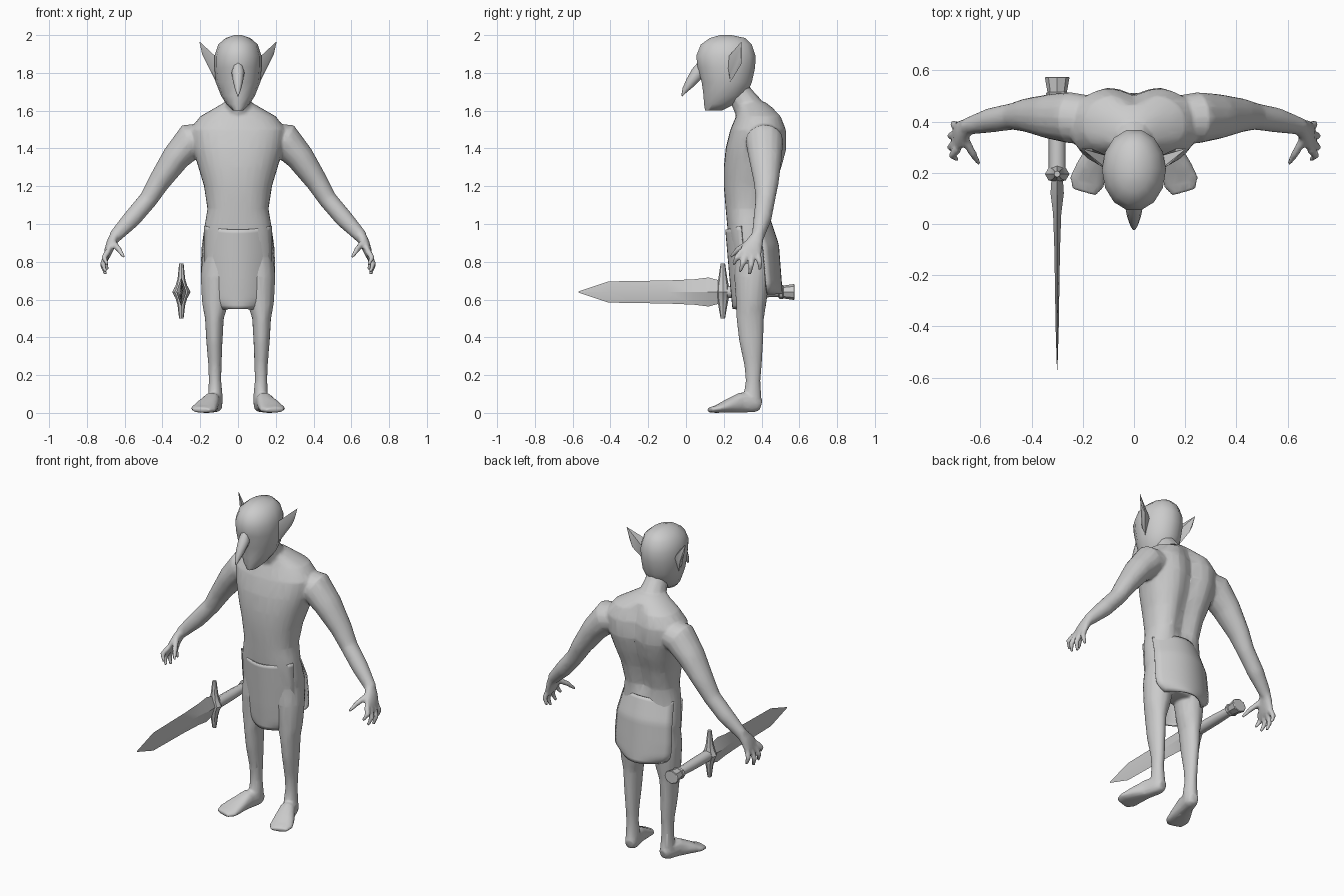
import bpy, bmesh, math
from mathutils import Vector

grey = bpy.data.materials.new("plain grey")
grey.diffuse_color = (0.6, 0.6, 0.6, 1)


def finish(name, bm, angle=60):
    """Turn a bmesh into a shaded object."""
    bmesh.ops.recalc_face_normals(bm, faces=bm.faces)
    me = bpy.data.meshes.new(name)
    bm.to_mesh(me)
    bm.free()
    me.shade_smooth()
    me.set_sharp_from_angle(angle=math.radians(angle))
    me.materials.append(grey)
    ob = bpy.data.objects.new(name, me)
    bpy.context.collection.objects.link(ob)
    return ob


def tube(bm, pts, side=(1, 0, 0), n=12, flat=False, p=2.0, mirror=1, warp=None):
    """Loft ellipses (x, y, z, ru, rv); flat keeps the rings horizontal."""
    rings = []
    pos = [Vector(q[:3]) for q in pts]
    for i, q in enumerate(pts):
        t = Vector((0, 0, 1))
        if not flat:
            t = (pos[min(i + 1, len(pts) - 1)] - pos[max(i - 1, 0)]).normalized()
        u = Vector(side)
        u = (u - t * u.dot(t)).normalized()
        v = t.cross(u)
        ring = []
        for k in range(n):
            a = 2 * math.pi * k / n
            c, s = math.cos(a), math.sin(a)
            c = math.copysign(abs(c) ** (2 / p), c)
            s = math.copysign(abs(s) ** (2 / p), s)
            co = pos[i] + u * c * q[3] + v * s * q[-1]
            if warp:
                co = warp(co)
            co.x *= mirror
            ring.append(bm.verts.new(co))
        rings.append(ring)
    for a, b in zip(rings, rings[1:]):
        for k in range(n):
            j = (k + 1) % n
            bm.faces.new((a[k], a[j], b[j], b[k]))
    bm.faces.new(rings[0])
    bm.faces.new(rings[-1])


def stack(rows):
    """Rows of (z, y_front, y_back, half_width) to horizontal rings."""
    return [(0, (f + b) / 2, z, w, (b - f) / 2) for z, f, b, w in rows]


def spine(co):
    """Groove down the middle of the back."""
    if co.y > 0.38 and 1.0 < co.z < 1.6:
        co.y -= 0.04 * math.exp(-(co.x / 0.06) ** 2)
    return co


# ---- body: torso, neck, arms, hands, legs and feet fused into one skin
bm = bmesh.new()
tube(bm, stack([(.67, .29, .43, .09), (.75, .245, .47, .175), (.85, .235, .475, .19),
                (.97, .22, .445, .18), (1.08, .21, .455, .162), (1.2, .2, .485, .18),
                (1.3, .2, .52, .21), (1.4, .21, .545, .24), (1.5, .235, .54, .255),
                (1.57, .265, .515, .20), (1.61, .275, .465, .13), (1.645, .27, .42, .07)]),
     n=32, flat=True, p=2.3, warp=spine)
tube(bm, [(0, .38, 1.53, .1), (0, .335, 1.61, .08), (0, .285, 1.69, .065), (0, .25, 1.76, .06)])
fingers = [  # base, middle, tip
    ((.688, .295, .855), (.71, .268, .82), (.69, .25, .785)),
    ((.694, .32, .84), (.716, .30, .79), (.70, .285, .745)),
    ((.694, .35, .835), (.716, .345, .78), (.70, .335, .73)),
    ((.688, .378, .845), (.705, .39, .80), (.69, .392, .755)),
    ((.66, .33, .90), (.63, .275, .865), (.605, .235, .825)),
]
for m in (1, -1):
    # arm
    tube(bm, [(.13, .41, 1.46, .085, .08), (.25, .415, 1.44, .1, .095), (.33, .42, 1.35, .088, .075),
              (.42, .425, 1.22, .066, .058), (.475, .42, 1.13, .052, .049),
              (.56, .405, 1.03, .048, .048), (.655, .38, .93, .032, .034)],
         side=(0, 1, 0), n=16, mirror=m)
    # palm
    tube(bm, [(.645, .383, .945, .032, .03), (.668, .365, .905, .045, .027),
              (.685, .345, .86, .058, .023), (.692, .335, .83, .052, .016)],
         side=(0, 1, 0), n=12, mirror=m)
    # fingers and thumb
    for a, b, c in fingers:
        tube(bm, [(*a, .018), (*b, .0155), (*c, .009)], side=(0, 1, 0), n=8, mirror=m)
    # leg
    tube(bm, [(.1, .36, .86, .085, .1), (.11, .35, .72, .088, .095), (.12, .345, .58, .07, .08),
              (.125, .34, .5, .05, .073), (.125, .345, .38, .043, .064),
              (.122, .355, .25, .035, .046), (.122, .355, .17, .033, .039),
              (.12, .352, .09, .039, .047), (.12, .355, .02, .036, .04)],
         n=16, flat=True, mirror=m)
    # foot
    tube(bm, [(.115, .395, .04, .028, .03), (.12, .365, .05, .04, .048), (.14, .29, .055, .046, .054),
              (.165, .22, .036, .062, .036), (.183, .165, .021, .07, .021),
              (.195, .125, .015, .05, .014)], n=12, p=2.4, mirror=m)
body = finish("body", bm, 180)
fuse = body.modifiers.new("fuse", 'REMESH')
fuse.mode = 'VOXEL'
fuse.voxel_size = 0.008
fuse.use_smooth_shade = True
soft = body.modifiers.new("soften", 'SMOOTH')
soft.factor, soft.iterations = 0.5, 4
thin = body.modifiers.new("simplify", 'DECIMATE')
thin.ratio = 0.12

# ---- head
bm = bmesh.new()
tube(bm, stack([(1.6, .10, .19, .026), (1.635, .093, .26, .062), (1.68, .09, .32, .09),
                (1.75, .08, .352, .118), (1.83, .058, .37, .125), (1.89, .05, .372, .125),
                (1.95, .075, .352, .105), (1.985, .125, .315, .065), (2.0, .18, .24, .02)]),
     n=14, flat=True)
finish("head", bm)

# ---- hooked nose
bm = bmesh.new()
tube(bm, [(0, .10, 1.87, .022, .02), (0, .062, 1.80, .034, .036), (0, .025, 1.75, .026, .028),
          (0, -.005, 1.71, .015, .016), (0, -.022, 1.677, .003)], n=8)
finish("nose", bm)

# ---- pointed ears
for m, label in ((1, "left"), (-1, "right")):
    bm = bmesh.new()
    for x, y, z in ((.10, .21, 1.87), (.115, .235, 1.75), (.165, .295, 1.85), (.205, .295, 1.967),
                    (.10, .265, 1.84), (.135, .23, 1.80), (.19, .29, 1.90)):
        bm.verts.new((x * m, y, z))
    hull = bmesh.ops.convex_hull(bm, input=bm.verts)
    bmesh.ops.delete(bm, geom=[v for v in bm.verts if not v.link_faces], context='VERTS')
    finish(label + "_ear", bm, 40)


# ---- loincloth flaps, curved around the hips with rounded lower corners
def flap(name, rows, bow, lift):
    bm = bmesh.new()
    cols, steps = 12, 20
    grid = []
    for r in range(steps + 1):
        v = r / steps
        f = v * (len(rows) - 1)
        i = min(int(f), len(rows) - 2)
        z, y, w = (a + (b - a) * (f - i) for a, b in zip(rows[i], rows[i + 1]))
        w *= 1 - 0.3 * max(0, (v - .82) / .18) ** 2.5
        line = []
        for c in range(cols + 1):
            u = 2 * c / cols - 1
            line.append(bm.verts.new((u * w, y + bow * u * u, z + lift * u * u * (1 - v))))
        grid.append(line)
    for a, b in zip(grid, grid[1:]):
        for c in range(cols):
            bm.faces.new((a[c], a[c + 1], b[c + 1], b[c]))
    ob = finish(name, bm)
    sol = ob.modifiers.new("thickness", 'SOLIDIFY')
    sol.thickness, sol.offset = 0.008, 0


flap("front_cloth", [(.97, .212, .178), (.83, .224, .178), (.69, .236, .172), (.55, .25, .165)], .08, .02)
flap("back_cloth", [(1.02, .445, .172), (.89, .488, .19), (.76, .498, .195), (.63, .508, .19)], -.08, -.02)

# ---- sword, lying along y beside the right hip
SX, SZ = -.30, .64


def along_y(name, rows, n, angle):
    bm = bmesh.new()
    tube(bm, [(SX, y, SZ, rx, rz) for y, rx, rz in rows], n=n)
    return finish(name, bm, angle)


along_y("blade", [(-.57, .001, .003), (-.41, .006, .056), (-.1, .011, .061), (.04, .016, .067),
                  (.12, .026, .077), (.18, .022, .06)], 4, 20)
along_y("grip", [(.20, .033, .033), (.36, .033, .03), (.50, .026, .026)], 8, 50)
along_y("pommel", [(.49, .03, .03), (.495, .043, .036), (.512, .043, .036), (.515, .038, .034),
                   (.572, .048, .042), (.575, .044, .038)], 8, 35)
bm = bmesh.new()
tube(bm, [(SX, .195, z, rx, ry) for z, rx, ry in
          ((.50, .012, .012), (.57, .02, .024), (.61, .032, .032), (.64, .048, .034),
           (.67, .032, .032), (.71, .02, .024), (.79, .012, .012))], n=8, flat=True)
finish("guard", bm, 25)
